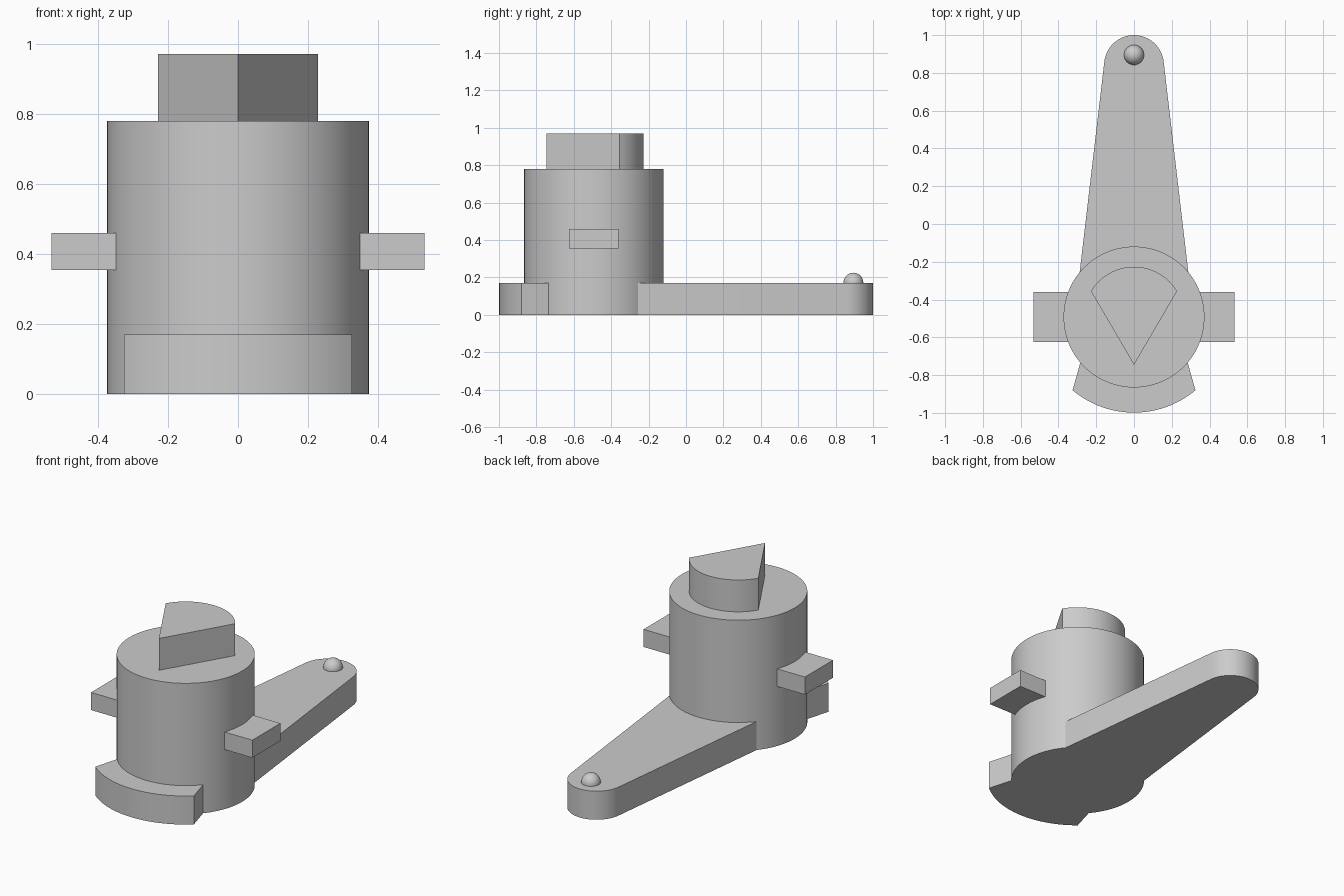
import bpy
import bmesh
from math import sin, cos, radians, degrees, atan2, acos, sqrt

if "Cube" in bpy.data.objects:
    bpy.data.objects.remove(bpy.data.objects["Cube"], do_unlink=True)

CY = -0.4925        # y of the body axis
BODY_R = 0.373
INNER_R = 0.371     # where attached parts meet the body
ARM_H = 0.17

grey = bpy.data.materials.new("plain grey")
grey.use_nodes = True
colour = (0.6, 0.6, 0.6, 1)
grey.diffuse_color = colour
grey.node_tree.nodes["Principled BSDF"].inputs["Base Color"].default_value = colour


def finish(bm, name):
    bmesh.ops.recalc_face_normals(bm, faces=bm.faces)
    mesh = bpy.data.meshes.new(name)
    bm.to_mesh(mesh)
    bm.free()
    mesh.materials.append(grey)
    obj = bpy.data.objects.new(name, mesh)
    bpy.context.collection.objects.link(obj)
    bpy.ops.object.select_all(action="DESELECT")
    obj.select_set(True)
    bpy.context.view_layer.objects.active = obj
    bpy.ops.object.shade_smooth_by_angle(angle=radians(30))
    return obj


def arc(cy, r, start, end, steps=32):
    """Points on an arc centred on x = 0, angles in degrees."""
    angles = [radians(start + (end - start) * i / steps) for i in range(steps + 1)]
    return [(r * cos(a), cy + r * sin(a)) for a in angles]


def extrude(name, outline, z0, z1):
    bm = bmesh.new()
    face = bm.faces.new([bm.verts.new((x, y, z0)) for x, y in outline])
    result = bmesh.ops.extrude_face_region(bm, geom=[face])
    top = [v for v in result["geom"] if isinstance(v, bmesh.types.BMVert)]
    bmesh.ops.translate(bm, verts=top, vec=(0, 0, z1 - z0))
    return finish(bm, name)


def body_angle(x, y):
    return degrees(atan2(y - CY, x))


# Main cylinder
extrude("body", arc(CY, BODY_R, 0, 360, 96)[:-1], 0, 0.78)

# Key on top: wedge with a rounded back
end = degrees(acos(0.228 / 0.266))
extrude("top_key", [(0, -0.745)] + arc(CY, 0.266, end, 180 - end), 0.78, 0.97)

# Tapered arm with a rounded tip, its root following the body
root = body_angle(0.29, -0.257)
extrude("arm", arc(0.842, 0.158, 6.8, 173.2)
        + arc(CY, INNER_R, 180 - root, root), 0, ARM_H)

# Curved front flange
outer = body_angle(0.325, -0.88)
inner = body_angle(0.284, -0.732)
extrude("front_flange", arc(CY, 0.506, -180 - outer, outer)
        + arc(CY, INNER_R, inner, -180 - inner), 0, ARM_H)

# Side lugs
half = 0.132
lug_end = degrees(atan2(half, sqrt(INNER_R ** 2 - half ** 2)))
for name, side in (("left_lug", 1), ("right_lug", -1)):
    pts = [(0.532, CY - half), (0.532, CY + half)] + arc(CY, INNER_R, lug_end, -lug_end, 16)
    extrude(name, [(side * x, y) for x, y in pts], 0.355, 0.46)

# Round pin near the arm tip
bm = bmesh.new()
bmesh.ops.create_uvsphere(bm, u_segments=32, v_segments=16, radius=0.053)
bmesh.ops.bisect_plane(bm, geom=bm.verts[:] + bm.edges[:] + bm.faces[:],
                       plane_co=(0, 0, -0.005), plane_no=(0, 0, 1), clear_inner=True)
bmesh.ops.translate(bm, verts=bm.verts, vec=(0, 0.895, ARM_H + 0.002))
finish(bm, "arm_pin")
